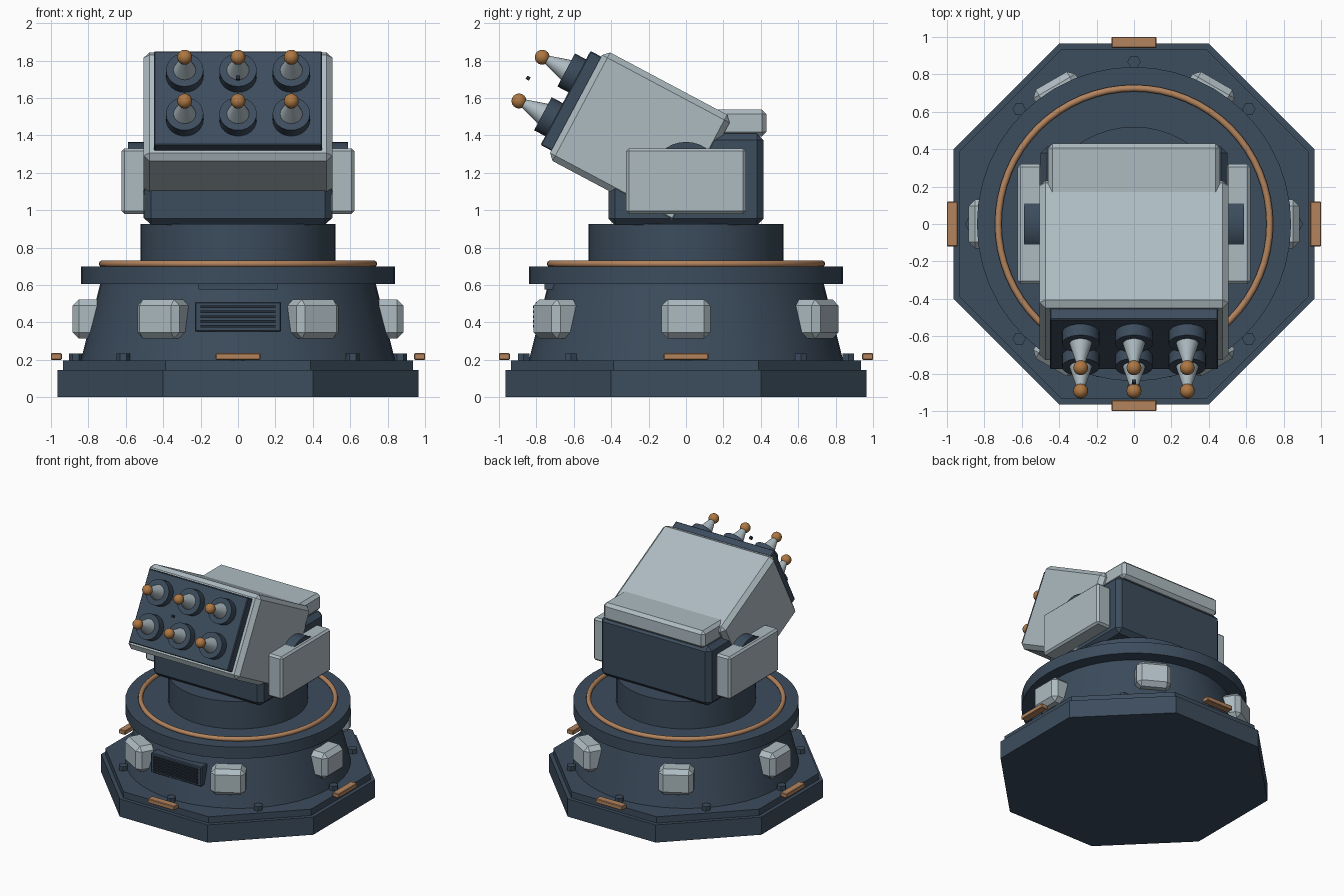
import bpy, bmesh, math
from mathutils import Matrix, Vector

if "Cube" in bpy.data.objects:
    bpy.data.objects.remove(bpy.data.objects["Cube"])


def material(name, rgb):
    m = bpy.data.materials.new(name)
    m.diffuse_color = (*rgb, 1)
    m.use_nodes = True
    m.node_tree.nodes["Principled BSDF"].inputs["Base Color"].default_value = m.diffuse_color
    return m


NAVY = material("navy_steel", (0.045, 0.072, 0.108))
BLACK = material("dark_slate", (0.020, 0.030, 0.045))
LIGHT = material("pale_grey_armour", (0.42, 0.50, 0.535))
COPPER = material("copper", (0.45, 0.23, 0.11))
BRASS = material("brass", (0.42, 0.185, 0.055))

TILT = Matrix.Rotation(math.radians(-28), 4, 'X')   # launcher pitch
FLAT = Matrix.Identity(4)


def finish(name, bm, mat, matrix=FLAT, smooth=False):
    me = bpy.data.meshes.new(name)
    bmesh.ops.recalc_face_normals(bm, faces=bm.faces)
    bm.to_mesh(me)
    bm.free()
    me.materials.append(mat)
    ob = bpy.data.objects.new(name, me)
    bpy.context.collection.objects.link(ob)
    ob.matrix_world = matrix
    if smooth:
        bpy.context.view_layer.objects.active = ob
        ob.select_set(True)
        bpy.ops.object.shade_smooth_by_angle(angle=math.radians(35))
        ob.select_set(False)
    return ob


def box(name, x, y, z, mat, bevel=0, matrix=FLAT):
    """Chamfered box from (min, max) ranges."""
    bm = bmesh.new()
    bmesh.ops.create_cube(bm, size=1)
    for v in bm.verts:
        v.co = [(r[0] + r[1]) / 2 + c * (r[1] - r[0]) for c, r in zip(v.co, (x, y, z))]
    if bevel:
        bmesh.ops.bevel(bm, geom=bm.edges[:], offset=bevel, segments=1,
                        profile=0.5, affect='EDGES')
    return finish(name, bm, mat, matrix)


def tube(name, p0, p1, r0, r1, sides, mat, matrix=FLAT, turn=0, smooth=True):
    """Cylinder or frustum running from p0 to p1."""
    p0, p1 = Vector(p0), Vector(p1)
    axis = p1 - p0
    bm = bmesh.new()
    bmesh.ops.create_cone(bm, cap_ends=True, segments=sides, radius1=r0, radius2=r1,
                          depth=axis.length)
    rot = axis.to_track_quat('Z', 'Y').to_matrix().to_4x4()
    bm.transform(Matrix.Translation((p0 + p1) / 2) @ rot @ Matrix.Rotation(turn, 4, 'Z'))
    return finish(name, bm, mat, matrix, smooth)


def upright(name, z0, z1, r0, r1, sides, mat, **kw):
    return tube(name, (0, 0, z0), (0, 0, z1), r0, r1, sides, mat, **kw)


# octagonal base, two tiers
EIGHTH = math.pi / 8
for name, z0, z1, half in (("base_plate", 0, 0.145, 0.965), ("base_step", 0.145, 0.197, 0.935)):
    r = half / math.cos(EIGHTH)
    upright(name, z0, z1, r, r, 8, NAVY, turn=EIGHTH, smooth=False)

# tapered pedestal, rim disc and turret neck
upright("pedestal", 0.197, 0.605, 0.84, 0.737, 48, NAVY)
upright("rim_disc", 0.605, 0.70, 0.84, 0.84, 48, NAVY)
upright("turret_neck", 0.70, 0.925, 0.52, 0.52, 48, NAVY)

# copper ring on the rim
bpy.ops.mesh.primitive_torus_add(location=(0, 0, 0.713), major_radius=0.726,
                                 minor_radius=0.018, major_segments=64, minor_segments=10)
ring = bpy.context.object
ring.name = "copper_ring"
ring.data.materials.append(COPPER)
bpy.ops.object.shade_smooth_by_angle(angle=math.radians(60))
ring.select_set(False)

# copper edge tabs and hex bolts around the base
for i in range(4):
    box(f"edge_tab_{i}", (0.942, 1.0), (-0.12, 0.12), (0.2, 0.235), COPPER, 0.004,
        Matrix.Rotation(i * math.pi / 2, 4, 'Z'))
for i in range(8):
    a = i * math.pi / 4
    x, y = 0.868 * math.cos(a), 0.868 * math.sin(a)
    tube(f"base_bolt_{i}", (x, y, 0.19), (x, y, 0.233), 0.036, 0.036, 6, NAVY,
         turn=math.pi / 6, smooth=False)

# armour pads around the pedestal
for i in range(6):
    box(f"armour_pad_{i}", (0.72, 0.885), (-0.13, 0.13), (0.313, 0.523), LIGHT, 0.034,
        Matrix.Rotation(i * math.pi / 3, 4, 'Z'))

# front vent with slats
box("vent_frame", (-0.23, 0.23), (-0.805, -0.68), (0.35, 0.51), NAVY, 0.006)
for i in range(5):
    z = 0.372 + i * 0.026
    box(f"vent_slat_{i}", (-0.2, 0.2), (-0.818, -0.78), (z, z + 0.014), BLACK)
box("vent_lip", (-0.21, 0.21), (-0.757, -0.68), (0.575, 0.607), NAVY)

# cradle, side arms and trunnion discs
box("cradle", (-0.5, 0.5), (-0.415, 0.415), (0.92, 1.41), NAVY, 0.036)
for side, s in (("left", -1), ("right", 1)):
    box(f"{side}_arm", sorted((s * 0.49, s * 0.622)), (-0.32, 0.32), (0.98, 1.33), LIGHT, 0.015)
    tube(f"{side}_trunnion", (s * 0.48, 0, 1.175), (s * 0.588, 0, 1.175), 0.19, 0.19, 32, NAVY)
box("rear_counterweight", (-0.46, 0.46), (0.1, 0.43), (1.395, 1.537), LIGHT, 0.024)

# tilted launcher housing and face plate (local -y is the firing direction)
box("launcher_housing", (-0.505, 0.505), (-1.255, -0.483), (0.78, 1.437), LIGHT, 0.032, TILT)
box("launcher_face", (-0.45, 0.45), (-1.32, -1.24), (0.826, 1.395), NAVY, 0.006, TILT)
box("centre_sight", (-0.01, 0.01), (-1.556, -1.536), (1.1, 1.12), BLACK, 0, TILT)

# six launch tubes with warheads
for row, z in enumerate((0.979, 1.244)):
    for col, x in enumerate((-0.285, 0, 0.285)):
        tag = f"{row}_{col}"
        tube("launch_tube_" + tag, (x, -1.3, z), (x, -1.387, z), 0.1, 0.1, 24, NAVY, TILT)
        tube("warhead_" + tag, (x, -1.38, z), (x, -1.51, z), 0.062, 0.022, 20, LIGHT, TILT)
        bm = bmesh.new()
        bmesh.ops.create_uvsphere(bm, u_segments=16, v_segments=10, radius=0.04,
                                  matrix=Matrix.Translation((x, -1.532, z)))
        finish("warhead_tip_" + tag, bm, BRASS, TILT, True)
